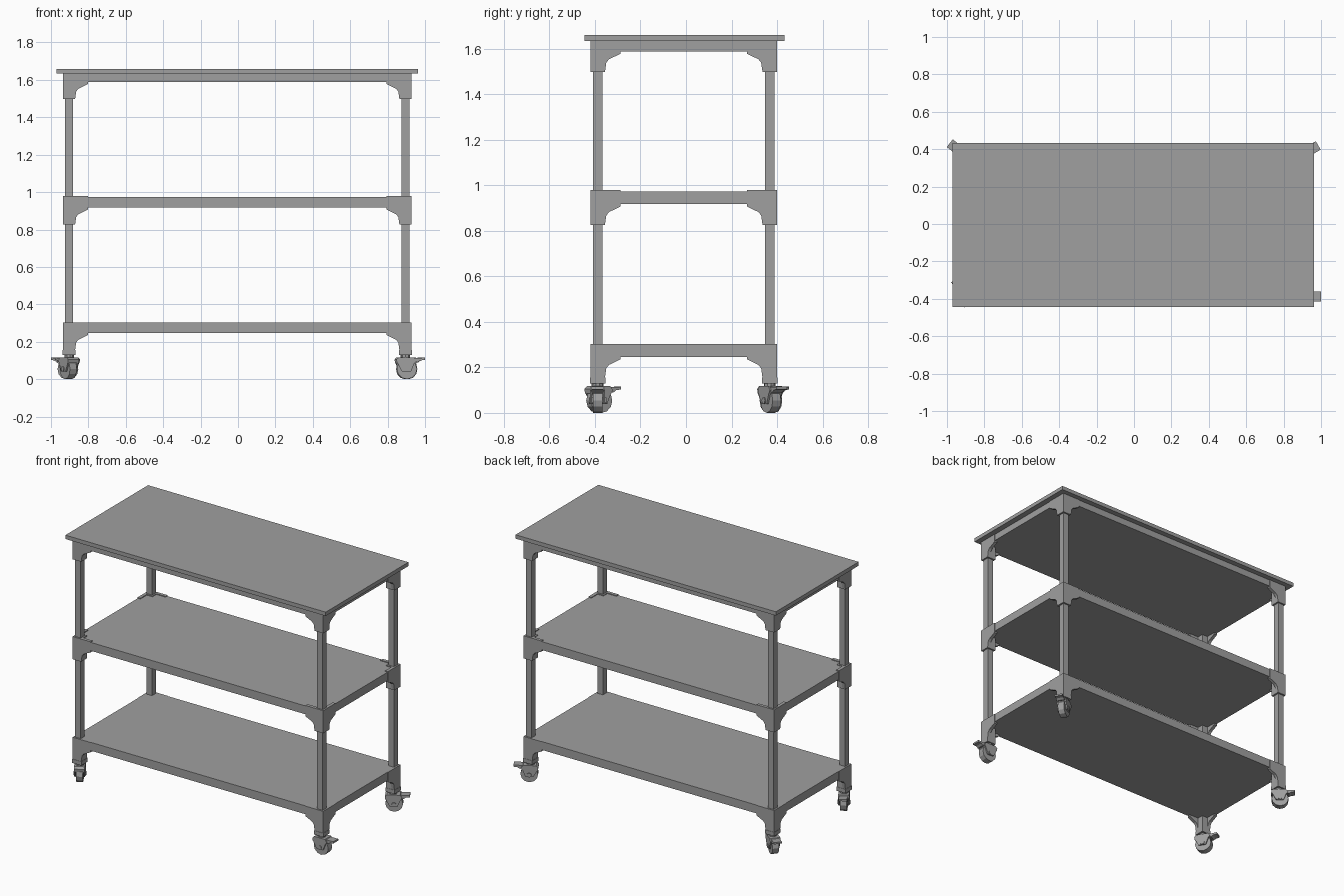
import bpy, bmesh
from math import radians, sin, cos, pi
from mathutils import Matrix, Vector

if "Cube" in bpy.data.objects:
    bpy.data.objects.remove(bpy.data.objects["Cube"])

grey = bpy.data.materials.new("steel grey")
grey.use_nodes = True
COLOUR = (0.35, 0.35, 0.35, 1)
grey.diffuse_color = COLOUR
grey.node_tree.nodes["Principled BSDF"].inputs["Base Color"].default_value = COLOUR

CX, CY = -0.004, -0.01          # frame centre
HX, HY = 0.931, 0.41            # frame half size
SLEEVE = 0.064                  # width of the corner sleeves
POST = 0.042


def finish(name, bm, matrix=None):
    bmesh.ops.recalc_face_normals(bm, faces=bm.faces)
    mesh = bpy.data.meshes.new(name)
    bm.to_mesh(mesh)
    bm.free()
    mesh.materials.append(grey)
    obj = bpy.data.objects.new(name, mesh)
    bpy.context.collection.objects.link(obj)
    if matrix:
        obj.matrix_world = matrix
    return obj


def add_box(bm, cx, cy, z0, z1, hx, hy):
    m = Matrix.Translation((cx, cy, (z0 + z1) / 2)) @ Matrix.Diagonal((2 * hx, 2 * hy, z1 - z0, 1))
    bmesh.ops.create_cube(bm, size=1, matrix=m)


def add_prism(bm, profile, axis, start, depth):
    """Extrude an (along, z) profile sideways; axis is the direction of 'along'."""
    def place(u, v, z):
        return (u, v, z) if axis == "x" else (v, u, z)
    face = bm.faces.new([bm.verts.new(place(u, start, z)) for u, z in profile])
    ext = bmesh.ops.extrude_face_region(bm, geom=[face])
    moved = [g for g in ext["geom"] if isinstance(g, bmesh.types.BMVert)]
    bmesh.ops.translate(bm, verts=moved, vec=Vector(place(0, depth, 0)))


def box(name, *args):
    bm = bmesh.new()
    add_box(bm, *args)
    return finish(name, bm)


# Tabletop and the three shelf slabs
box("tabletop", CX, CY - 0.001 + 0.005, 1.633, 1.659, 0.967, 0.439)
shelves = {"top": (1.588, 1.633, 0), "middle": (0.917, 0.973, 0.005), "bottom": (0.246, 0.302, 0)}
for label, (z0, z1, lip) in shelves.items():
    box(label + "_shelf", CX, CY, z0, z1, HX - 0.003, HY - 0.003)


def corner_bracket(name, sx, sy, z0, z1):
    """Square sleeve with two tapering arms, built inward from the outer corner."""
    bm = bmesh.new()
    add_box(bm, SLEEVE / 2, SLEEVE / 2, z0 - 0.091, z1, SLEEVE / 2, SLEEVE / 2)
    arm = [(0, z0 - 0.091), (SLEEVE, z0 - 0.091), (0.07, z0 - 0.05), (0.082, z0 - 0.035),
           (0.132, z0 - 0.011), (0.132, z1), (0, z1)]
    for axis in "xy":
        add_prism(bm, arm, axis, 0, 0.022)
    bmesh.ops.transform(bm, verts=bm.verts, matrix=Matrix.Translation((CX + sx * HX, CY + sy * HY, 0))
                        @ Matrix.Diagonal((-sx, -sy, 1, 1)))
    finish(name, bm)


def caster(name, x, y, angle):
    """Swivel caster; its brake lever points along local +x."""
    place = Matrix.Translation((x, y, 0)) @ Matrix.Rotation(radians(angle), 4, "Z")
    offset, axle = 0.008, 0.054

    # Stem and swivel housing
    bm = bmesh.new()
    bmesh.ops.create_cone(bm, cap_ends=True, segments=10, radius1=0.026, radius2=0.026,
                          depth=0.03, matrix=Matrix.Translation((0, 0, 0.123)))
    hood = [(-0.045, 0.085), (0.05, 0.085), (0.058, 0.1), (0.045, 0.117), (-0.035, 0.117), (-0.048, 0.105)]
    add_prism(bm, hood, "x", -0.033, 0.066)
    # Fork cheeks
    cheek = [(-0.045, 0.09), (-0.018, 0.04), (0.03, 0.04), (0.05, 0.09)]
    for side in (-0.033, 0.024):
        add_prism(bm, cheek, "x", side, 0.009)
    finish(name + "_fork", bm, place)

    # Wheel with an axle through the cheeks
    bm = bmesh.new()
    turn = Matrix.Translation((offset, 0, axle)) @ Matrix.Rotation(pi / 2, 4, "X")
    for radius, width in ((0.054, 0.042), (0.014, 0.076)):
        bmesh.ops.create_cone(bm, cap_ends=True, segments=12, radius1=radius, radius2=radius,
                              depth=width, matrix=turn)
    finish(name + "_wheel", bm, place)

    # Brake lever
    bm = bmesh.new()
    lever = [(0.03, 0.095), (0.065, 0.09), (0.08, 0.1), (0.104, 0.103), (0.104, 0.115), (0.03, 0.112)]
    add_prism(bm, lever, "x", -0.026, 0.052)
    finish(name + "_brake_lever", bm, place)


# Posts, brackets, feet and casters at the four corners
angles = {(1, -1): 0, (1, 1): 30, (-1, 1): 142, (-1, -1): 120}
for (sx, sy), angle in angles.items():
    corner = ("front" if sy < 0 else "back") + ("_left" if sx > 0 else "_right")
    px = CX + sx * (HX - SLEEVE / 2)
    py = CY + sy * (HY - SLEEVE / 2)
    box(corner + "_post", px, py, 0.15, 1.6, POST / 2, POST / 2)
    box(corner + "_foot_collar", px, py, 0.13, 0.156, SLEEVE / 2 + 0.002, SLEEVE / 2 + 0.002)
    for label, (z0, z1, lip) in shelves.items():
        corner_bracket(f"{corner}_{label}_bracket", sx, sy, z0, z1 + lip)
    caster(corner + "_caster", px, py, angle)
